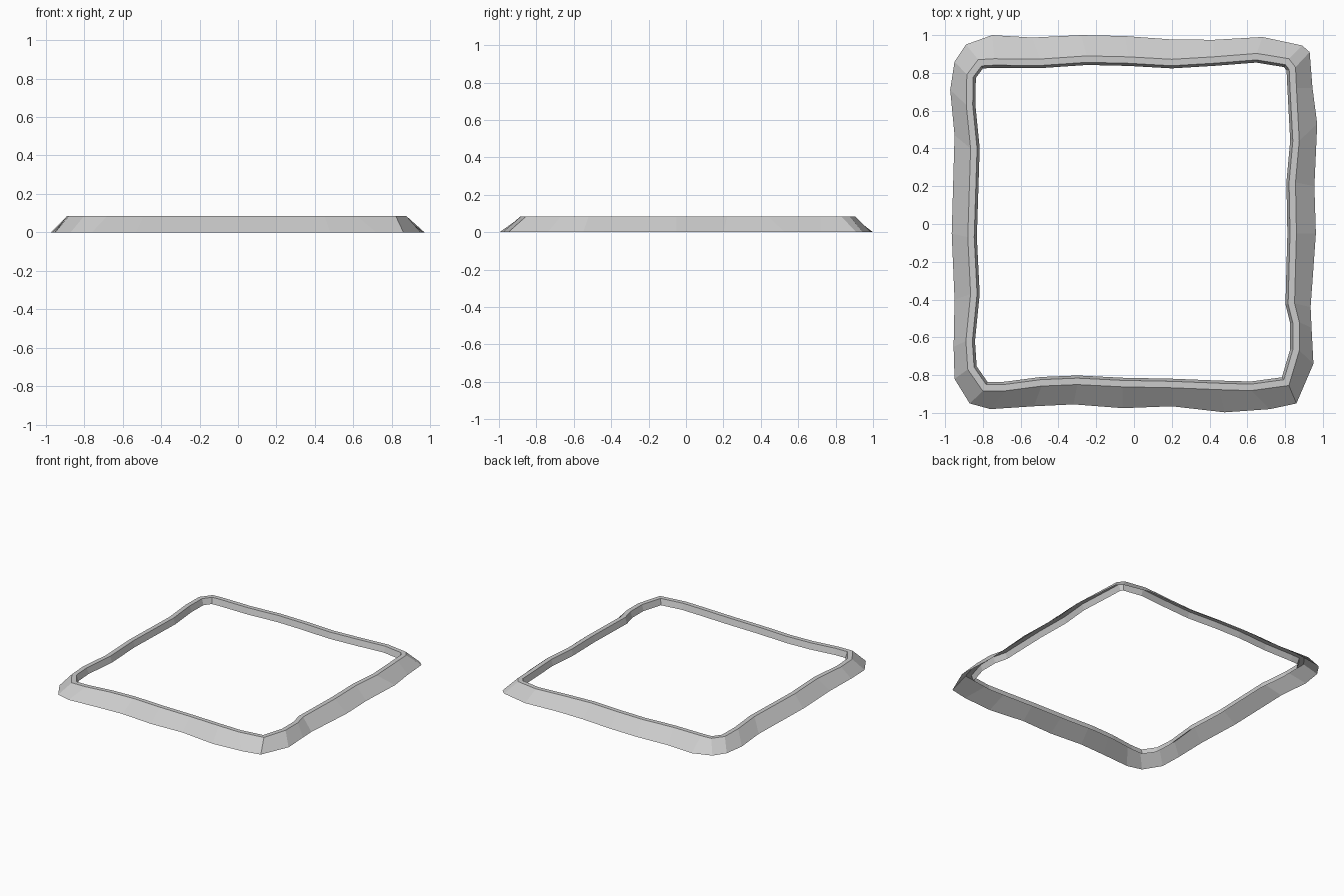
import bpy, bmesh
from mathutils import Vector

if "Cube" in bpy.data.objects:
    bpy.data.objects.remove(bpy.data.objects["Cube"])

# Uneven outline of the ground edge, clockwise from the back left corner
BASE = [(-.95, .86), (-.89, .95), (-.75, 1), (-.54, .987), (-.28, 1), (-.05, .995),
        (.2, .977), (.42, .975), (.68, .99), (.89, .945), (.93, .91), (.945, .72),
        (.97, .53), (.955, .2), (.963, -.05), (.935, -.44), (.94, -.55), (.95, -.74),
        (.86, -.95), (.72, -.98), (.48, -.997), (.2, -.965), (-.06, -.975), (-.32, -.955),
        (-.53, -.965), (-.76, -.98), (-.87, -.95), (-.95, -.82), (-.955, -.65),
        (-.95, -.4), (-.965, -.05), (-.95, .47), (-.973, .71)]
# Matching outline where the slope meets the flat rim
RIM = [(-.885, .79), (-.825, .87), (-.74, .875), (-.5, .873), (-.25, .89), (-.03, .885),
       (.2, .872), (.42, .885), (.65, .903), (.82, .875), (.855, .83), (.86, .72),
       (.875, .44), (.855, .22), (.86, -.05), (.85, -.42), (.875, -.52), (.875, -.67),
       (.82, -.855), (.62, -.882), (.45, -.877), (.2, -.867), (-.06, -.862), (-.3, -.85),
       (-.49, -.858), (-.68, -.883), (-.80, -.885), (-.88, -.77), (-.89, -.62),
       (-.865, -.37), (-.88, -.07), (-.865, .4), (-.888, .63)]
HEIGHT, RIM_WIDTH, LIP_DROP, LIP_LEAN = .085, .034, .045, .014


def inset(points, dist):
    """Offset a clockwise outline inward with mitred corners."""
    pts = [Vector(p) for p in points]
    out = []
    for i, p in enumerate(pts):
        a = (p - pts[i - 1]).normalized()
        b = (pts[(i + 1) % len(pts)] - p).normalized()
        na, nb = Vector((a.y, -a.x)), Vector((b.y, -b.x))
        out.append(p + (na + nb) * dist / (1 + na.dot(nb)))
    return out


# Sloped border, flat rim and short inner lip; the underside is open
rings = [(BASE, 0), (RIM, HEIGHT), (inset(RIM, RIM_WIDTH), HEIGHT),
         (inset(RIM, RIM_WIDTH + LIP_LEAN), HEIGHT - LIP_DROP)]
bm = bmesh.new()
loops = [[bm.verts.new((p[0], p[1], z)) for p in pts] for pts, z in rings]
for lo, hi in zip(loops, loops[1:]):
    for i in range(len(lo)):
        bm.faces.new((lo[i - 1], hi[i - 1], hi[i], lo[i]))
bm.normal_update()
if sum(f.normal.z for f in bm.faces) < 0:
    bmesh.ops.reverse_faces(bm, faces=bm.faces[:])
mesh = bpy.data.meshes.new("border_frame")
bm.to_mesh(mesh)
bm.free()
bpy.context.collection.objects.link(bpy.data.objects.new("border_frame", mesh))
